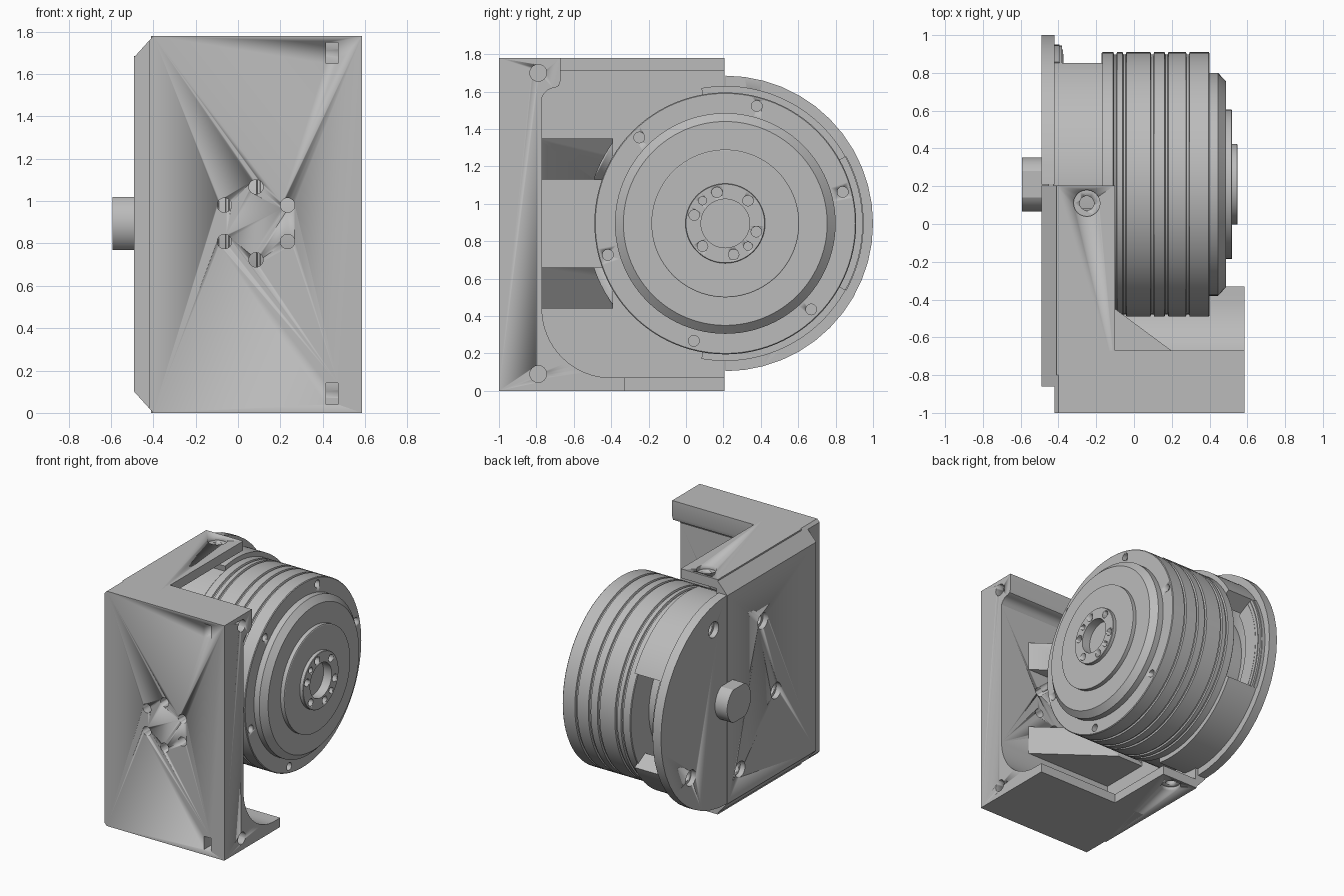
import bpy, bmesh
from math import sin, cos, radians, pi
from mathutils import Vector

if "Cube" in bpy.data.objects:
    bpy.data.objects.remove(bpy.data.objects["Cube"])

grey = bpy.data.materials.new("machined grey")
grey.use_nodes = True
tone = (0.5, 0.5, 0.5, 1)
grey.diffuse_color = tone
grey.node_tree.nodes["Principled BSDF"].inputs["Base Color"].default_value = tone

CY, CZ = 0.21, 0.895      # rotation axis of the motor
TOP = 1.78
# maps a 2D profile point plus depth to 3D, per extrusion axis
AXES = {"x": lambda a, b, d: (d, a, b),
        "y": lambda a, b, d: (a, d, b),
        "z": lambda a, b, d: (a, b, d)}


def add_prism(bm, pts, axis, lo, hi):
    place = AXES[axis]
    ends = [[bm.verts.new(place(a, b, d)) for a, b in pts] for d in (lo, hi)]
    faces = [bm.faces.new(e) for e in ends]
    n = len(pts)
    for i in range(n):
        j = (i + 1) % n
        faces.append(bm.faces.new((ends[0][i], ends[0][j], ends[1][j], ends[1][i])))
    bmesh.ops.recalc_face_normals(bm, faces=faces)


def finish(name, bm, smooth=True):
    mesh = bpy.data.meshes.new(name)
    bm.to_mesh(mesh)
    bm.free()
    mesh.materials.append(grey)
    obj = bpy.data.objects.new(name, mesh)
    bpy.context.collection.objects.link(obj)
    select(obj)
    if smooth:
        bpy.ops.object.shade_smooth_by_angle(angle=radians(25))
    return obj


def select(obj):
    bpy.ops.object.select_all(action="DESELECT")
    obj.select_set(True)
    bpy.context.view_layer.objects.active = obj


def prism(name, pts, axis, lo, hi):
    bm = bmesh.new()
    add_prism(bm, pts, axis, lo, hi)
    return finish(name, bm)


def rect(a0, a1, b0, b1):
    return [(a0, b0), (a1, b0), (a1, b1), (a0, b1)]


def arc(a, b, r, start, end, n):
    angles = [radians(start + (end - start) * i / n) for i in range(n + 1)]
    return [(a + r * cos(t), b + r * sin(t)) for t in angles]


def circle(a, b, r, n=24):
    return arc(a, b, r, 0, 360, n)[:-1]


def bolt_circle(r, start, count=6):
    angles = [radians(start + 360 * i / count) for i in range(count)]
    return [(CY + r * cos(t), CZ + r * sin(t)) for t in angles]


def cut(obj, shapes):
    # each shape is (points, axis, lo, hi)
    for shape in shapes:
        bm = bmesh.new()
        add_prism(bm, *shape)
        tool = finish("cutter", bm)
        tool.hide_render = True
        mod = obj.modifiers.new("cut", "BOOLEAN")
        mod.operation, mod.solver, mod.object = "DIFFERENCE", "EXACT", tool
        select(obj)
        bpy.ops.object.modifier_apply(modifier=mod.name)
        bpy.data.objects.remove(tool)


def lathe(name, profile, n=96):
    # turn (x, radius) points about the motor axis
    bm = bmesh.new()
    rings = [[bm.verts.new((x, a, b)) for a, b in circle(CY, CZ, r, n)] for x, r in profile]
    for p, q in zip(rings, rings[1:]):
        for i in range(n):
            j = (i + 1) % n
            bm.faces.new((p[i], p[j], q[j], q[i]))
    bm.faces.new(rings[0])
    bm.faces.new(rings[-1])
    bmesh.ops.recalc_face_normals(bm, faces=bm.faces)
    return finish(name, bm)


# front block with concave lower corner and upper screw boss
body = [(-1, 0), (-0.33, 0), (-0.33, 0.07)]
body += arc(-0.40, 0.44, 0.37, 270, 180, 16)
body += [(-0.77, 1.57)] + arc(-0.70, 1.55, 0.07, 150, 90, 6)
body += [(-0.68, 1.63), (-0.67, 1.66), (-0.67, TOP), (-1, TOP)]
block = prism("front_block", body, "x", -0.40, 0.585)
holes = []
for i in range(6):
    t = radians(30 + 60 * i)
    holes.append((circle(0.085 + 0.172 * cos(t), CZ + 0.172 * sin(t), 0.034), "y", -1.1, -0.7))
for z in (0.09, 1.70):
    holes.append((circle(-0.79, z, 0.045), "x", 0.40, 0.7))
    holes.append((rect(0.415, 0.472, z - 0.05, z + 0.05), "y", -1.1, -0.75))
cut(block, holes)

# side wall with bevelled long edges
wall = [(-0.49, 0.10), (-0.40, 0), (-0.40, TOP), (-0.49, TOP - 0.10)]
side_wall = prism("side_wall", wall, "y", -0.86, 0.205)
corner = [(-0.42, 0.022), (-0.40, 0), (-0.40, TOP), (-0.42, TOP - 0.022)]
prism("wall_front_edge", corner, "y", -1, -0.86)

# round end of the side wall
end_plate = prism("round_end_plate", arc(CY, CZ, 0.79, -90, 90, 24), "x", -0.49, -0.42)
plate_holes = []
for k in range(5):
    t = radians(75 + 60 * k)
    a, b = CY + 0.61 * cos(t), CZ + 0.61 * sin(t)
    plate_holes += [(circle(a, b, 0.06), "x", -0.6, -0.45), (circle(a, b, 0.038), "x", -0.6, -0.405)]
for target, wanted in ((side_wall, (1, 2, 3)), (end_plate, (0, 4))):
    for k in wanted:
        cut(target, plate_holes[2 * k:2 * k + 2])

# top and bottom flanges with counterbored holes
for name, z, outer in (("top_flange", TOP - 0.07, TOP), ("bottom_flange", 0, 0)):
    flange = prism(name, rect(-0.41, -0.10, -0.80, 0.205), "z", z, z + 0.07)
    cut(flange, [(circle(-0.25, 0.11, 0.07), "z", outer - 0.03, outer + 0.03),
                 (circle(-0.25, 0.11, 0.038), "z", -0.1, 2)])

# slanted ribs, trimmed round the motor
for name, z in (("upper_rib", 1.13), ("lower_rib", 0.44)):
    rib = prism(name, [(-0.41, -0.79), (0.36, -0.79), (-0.18, -0.39), (-0.41, -0.39)], "z", z, z + 0.22)
    cut(rib, [(circle(CY, CZ, 0.74, 96), "x", -0.39, 0.6)])

# curved mount walls between plate and motor, open at the back
for name, start, end, r in (("upper_mount", 29, 100, 0.735), ("lower_mount", 260, 331, 0.735),
                            ("front_mount", 100, 260, 0.69)):
    ring = arc(CY, CZ, r, start, end, 32) + arc(CY, CZ, 0.60, end, start, 32)
    prism(name, ring, "x", -0.43, -0.165)
lathe("mount_core", [(-0.43, 0.48), (-0.16, 0.48)])

# fillet lip at the foot of the rear opening
lip = [(-0.42, 0.74), (-0.395, 0.735), (-0.38, 0.715), (-0.375, 0.69), (-0.375, 0.60)]
for (x0, r0), (x1, r1) in zip(lip, lip[1:]):
    prism("opening_lip", arc(CY, CZ, r0, -29, 29, 16) + arc(CY, CZ, 0.58, 29, -29, 16), "x", x0, max(x1, x0 + 0.002))

# grooved motor body with stepped face and hollow hub
turned = [(-0.172, 0.695), (-0.167, 0.70)]
for x in (-0.10, -0.05, 0.097, 0.172, 0.285):
    turned += [(x - 0.01, 0.70), (x - 0.006, 0.688), (x + 0.006, 0.688), (x + 0.01, 0.70)]
turned += [(0.395, 0.70), (0.40, 0.695), (0.40, 0.59), (0.445, 0.59), (0.487, 0.545),
           (0.487, 0.395), (0.517, 0.395), (0.52, 0.39), (0.52, 0.213), (0.545, 0.213),
           (0.548, 0.21), (0.548, 0.13), (0.48, 0.13)]
motor = lathe("motor", turned)
bores = [(circle(a, b, 0.029, 16), "x", 0.35, 0.5) for a, b in bolt_circle(0.65, 15)]
bores += [(circle(a, b, 0.028, 16), "x", 0.50, 0.6) for a, b in bolt_circle(0.172, 45)]
bores += [(circle(a, b, 0.022, 16), "x", 0.50, 0.6) for a, b in bolt_circle(0.172, 135, 2)]
cut(motor, bores)

# shaft stub with two flats
stub = arc(CY, CZ, 0.143, -61, 61, 20) + arc(CY, CZ, 0.143, 119, 241, 20)
prism("shaft_stub", stub, "x", -0.592, -0.45)
